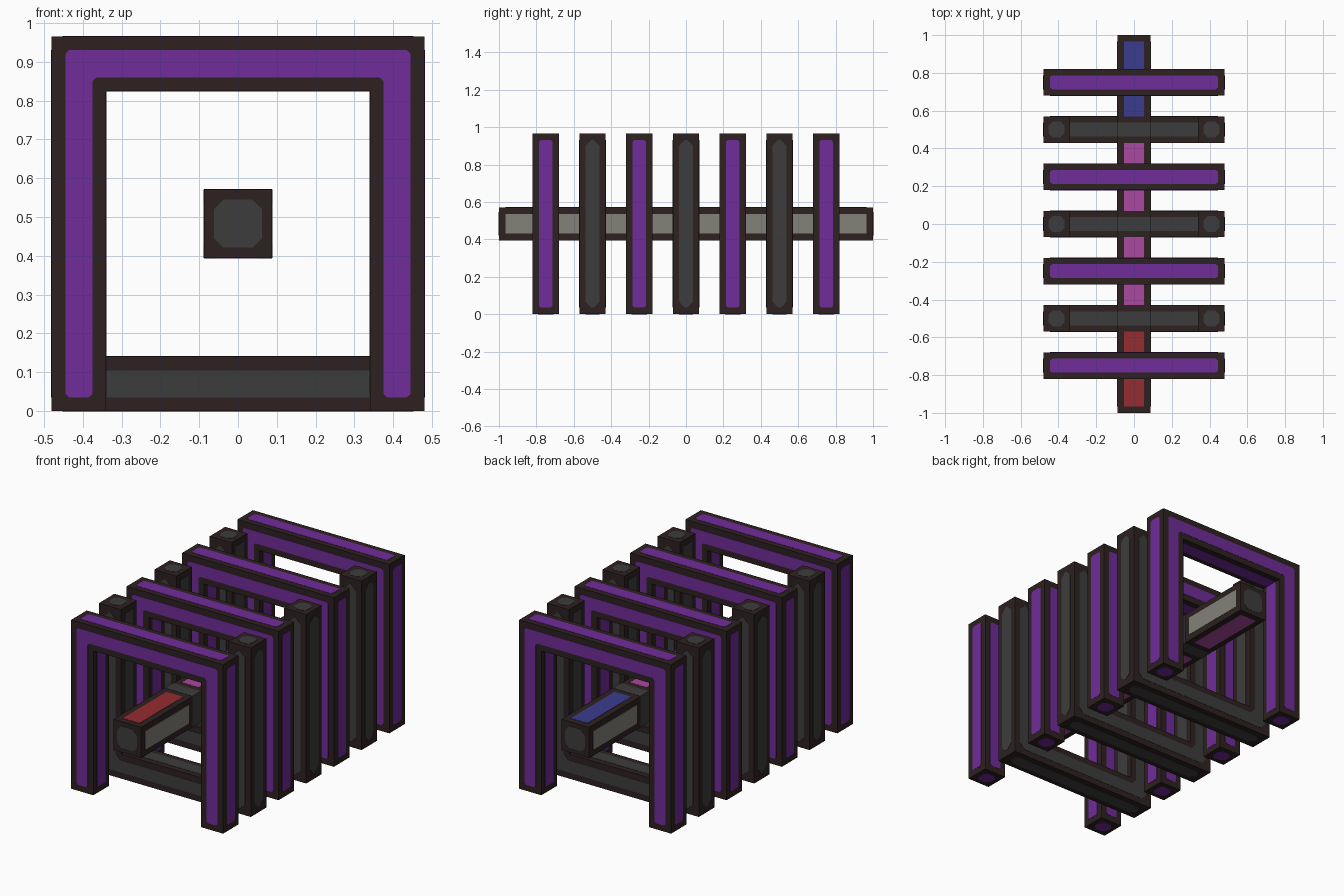
import bpy, bmesh
from mathutils import Vector

if "Cube" in bpy.data.objects:
    bpy.data.objects.remove(bpy.data.objects["Cube"], do_unlink=True)

X, Y, Z = Vector((1, 0, 0)), Vector((0, 1, 0)), Vector((0, 0, 1))
H = 0.965          # frame height
OUT, INN = 0.48, 0.34   # outer and inner half widths of a frame
INTOP = 0.825      # underside of the cross beam
HALF = 0.07        # half depth of a frame
RIM = 0.035        # dark border around panels
STRIP = 0.037      # half width of a panel strip
PLATE = 0.0015
BAR, BARZ = 0.088, 0.483


def material(name, rgb):
    m = bpy.data.materials.new(name)
    m.use_nodes = True
    m.diffuse_color = (*rgb, 1)
    bsdf = next(n for n in m.node_tree.nodes if n.type == 'BSDF_PRINCIPLED')
    bsdf.inputs["Base Color"].default_value = (*rgb, 1)
    bsdf.inputs["Roughness"].default_value = 0.8
    return m


dark = material("dark brown", (0.027, 0.015, 0.015))
purple = material("purple", (0.16, 0.025, 0.32))
grey = material("charcoal grey", (0.046, 0.046, 0.046))
red = material("red", (0.30, 0.025, 0.03))
blue = material("blue", (0.042, 0.046, 0.27))
pink = material("pink", (0.40, 0.065, 0.35))
stone = material("light grey", (0.23, 0.223, 0.188))


def rect(w, h, cut=0.0):
    pts = [(-w, -h), (w, -h), (w, h), (-w, h)]
    return chamfer(pts, cut) if cut else pts


def chamfer(pts, cut):
    out = []
    for i, p in enumerate(pts):
        p = Vector(p)
        for q in (Vector(pts[i - 1]), Vector(pts[(i + 1) % len(pts)])):
            out.append(tuple(p + (q - p).normalized() * cut))
    return out


def arch_outline(d):
    """Upside-down U, shrunk by d on every edge."""
    o, t, i, it = OUT - d, H - d, INN + d, INTOP + d
    return [(-o, d), (-i, d), (-i, it), (i, it), (i, d), (o, d), (o, t), (-o, t)]


def prism(bm, pts, origin, u, v, depth, mat=0):
    """Extrude a flat outline from origin along u x v."""
    o, n = Vector(origin), u.cross(v) * depth
    low = [bm.verts.new(o + u * a + v * b) for a, b in pts]
    high = [bm.verts.new(w.co + n) for w in low]
    faces = [bm.faces.new(low[::-1]), bm.faces.new(high)]
    for i in range(len(low)):
        faces.append(bm.faces.new((low[i - 1], low[i], high[i], high[i - 1])))
    for f in faces:
        f.material_index = mat


def finish(bm, name, mats):
    bmesh.ops.recalc_face_normals(bm, faces=bm.faces[:])
    me = bpy.data.meshes.new(name)
    bm.to_mesh(me)
    bm.free()
    for m in mats:
        me.materials.append(m)
    ob = bpy.data.objects.new(name, me)
    bpy.context.collection.objects.link(ob)
    return ob


def frame(name, y, color, cut, flipped):
    bm = bmesh.new()
    prism(bm, arch_outline(0), (0, HALF, 0), X, Z, 2 * HALF)
    # front and back panels
    panel = chamfer(arch_outline(RIM), cut)
    prism(bm, panel, (0, -HALF, 0), X, Z, PLATE, 1)
    prism(bm, panel, (0, HALF, 0), -X, Z, PLATE, 1)
    # beam panels, outer and inner
    prism(bm, rect(OUT - RIM, STRIP, cut), (0, 0, H), X, Y, PLATE, 1)
    prism(bm, rect(INN, STRIP), (0, 0, INTOP), X, -Y, PLATE, 1)
    # leg panels and leg ends
    for s in (-1, 1):
        prism(bm, rect(STRIP, H / 2 - RIM, cut), (s * OUT, 0, H / 2), Y * s, Z, PLATE, 1)
        prism(bm, rect(STRIP, (INTOP - RIM) / 2), (s * INN, 0, (INTOP + RIM) / 2), -Y * s, Z, PLATE, 1)
        prism(bm, rect(0.042, 0.042, 0.022), (s * (OUT + INN) / 2, 0, 0), X, -Y, PLATE, 1)
    if flipped:
        for v in bm.verts:
            v.co.z = H - v.co.z
    finish(bm, name, (dark, color)).location.y = y


# purple arches and grey upright cradles alternate along the length
for i in range(4):
    frame(f"arch_{i + 1}", -0.75 + 0.5 * i, purple, 0.01, False)
for i in range(3):
    frame(f"cradle_{i + 1}", -0.5 + 0.5 * i, grey, 0.03, True)

# central bar with end caps
bm = bmesh.new()
prism(bm, rect(BAR, BAR), (0, 1, BARZ), X, Z, 2)
for s in (-1, 1):
    prism(bm, rect(0.062, 0.062, 0.025), (0, s, BARZ), -X * s, Z, PLATE, 1)


def bar_panels(y0, y1, w, top, side, bottom):
    mid, half = (y0 + y1) / 2, (y1 - y0) / 2
    prism(bm, rect(w, half), (0, mid, BARZ + BAR), X, Y, PLATE, top)
    prism(bm, rect(w, half), (0, mid, BARZ - BAR), X, -Y, PLATE, bottom)
    for s in (-1, 1):
        prism(bm, rect(half, w), (s * BAR, mid, BARZ), Y * s, Z, PLATE, side)


# coloured panels between grey joints
bar_panels(-0.965, -0.57, 0.053, 2, 5, 4)
bar_panels(-0.43, -0.07, 0.053, 4, 5, 4)
bar_panels(0.07, 0.43, 0.053, 4, 5, 4)
bar_panels(0.57, 0.965, 0.053, 3, 5, 4)
for y in (-0.5, 0, 0.5):
    bar_panels(y - STRIP, y + STRIP, BAR, 1, 1, 1)
finish(bm, "central_bar", (dark, grey, red, blue, pink, stone))
